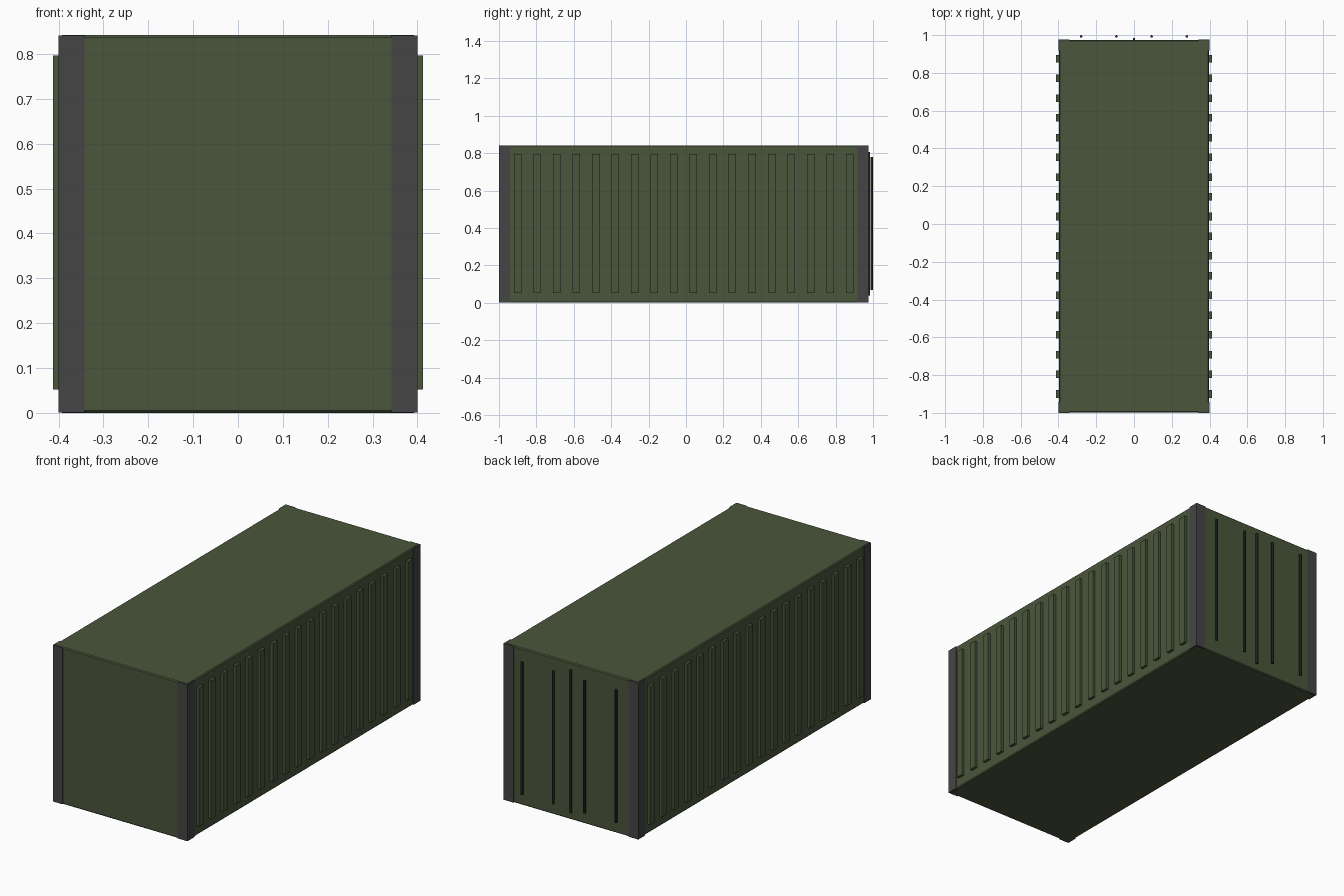
import bpy

if "Cube" in bpy.data.objects:
    bpy.data.objects.remove(bpy.data.objects["Cube"])


def material(name, rgb):
    m = bpy.data.materials.new(name)
    m.diffuse_color = (*rgb, 1)
    m.use_nodes = True
    m.node_tree.nodes["Principled BSDF"].inputs["Base Color"].default_value = m.diffuse_color
    return m


green = material("olive_green", (0.068, 0.092, 0.043))
grey = material("post_grey", (0.060, 0.060, 0.062))
dark = material("rod_dark", (0.025, 0.025, 0.027))


def box(name, lo, hi, mat, bevel=0):
    bpy.ops.mesh.primitive_cube_add(size=1, location=[(a + b) / 2 for a, b in zip(lo, hi)])
    o = bpy.context.object
    o.name = name
    o.scale = [b - a for a, b in zip(lo, hi)]
    bpy.ops.object.transform_apply(location=False, rotation=False, scale=True)
    o.data.materials.append(mat)
    if bevel:
        b = o.modifiers.new("bevel", 'BEVEL')
        b.width = bevel
        b.segments = 1
    return o


Y0, Y1, H = -1.0, 0.976, 0.842

# main box with slightly bevelled edges
box("container_body", (-0.397, Y0 + 0.003, 0), (0.397, Y1 - 0.003, H), green, 0.005)

# corner posts
for sx in (-1, 1):
    xa, xb = sorted((sx * 0.342, sx * 0.4))
    box("front_post", (xa, Y0, 0.001), (xb, Y0 + 0.058, H - 0.001), grey)
    box("back_post", (xa, Y1 - 0.058, 0.001), (xb, Y1, H - 0.001), grey)

# side ribs
for sx in (-1, 1):
    xa, xb = sorted((sx * 0.39, sx * 0.412))
    for i in range(18):
        y = -0.9 + i * 1.775 / 17
        box("side_rib", (xa, y - 0.02, 0.052), (xb, y + 0.02, 0.796), green)

# door locking rods, standing just off the back wall
for x in (-0.28, -0.093, 0.093, 0.28):
    bpy.ops.mesh.primitive_cylinder_add(vertices=12, radius=0.007, depth=0.712,
                                        location=(x, 0.993, 0.424))
    rod = bpy.context.object
    rod.name = "door_rod"
    rod.data.materials.append(dark)
    bpy.ops.object.shade_smooth_by_angle()

# seam strip between the two doors
box("door_seam", (-0.005, 0.970, 0.038), (0.005, 0.984, 0.806), dark)
